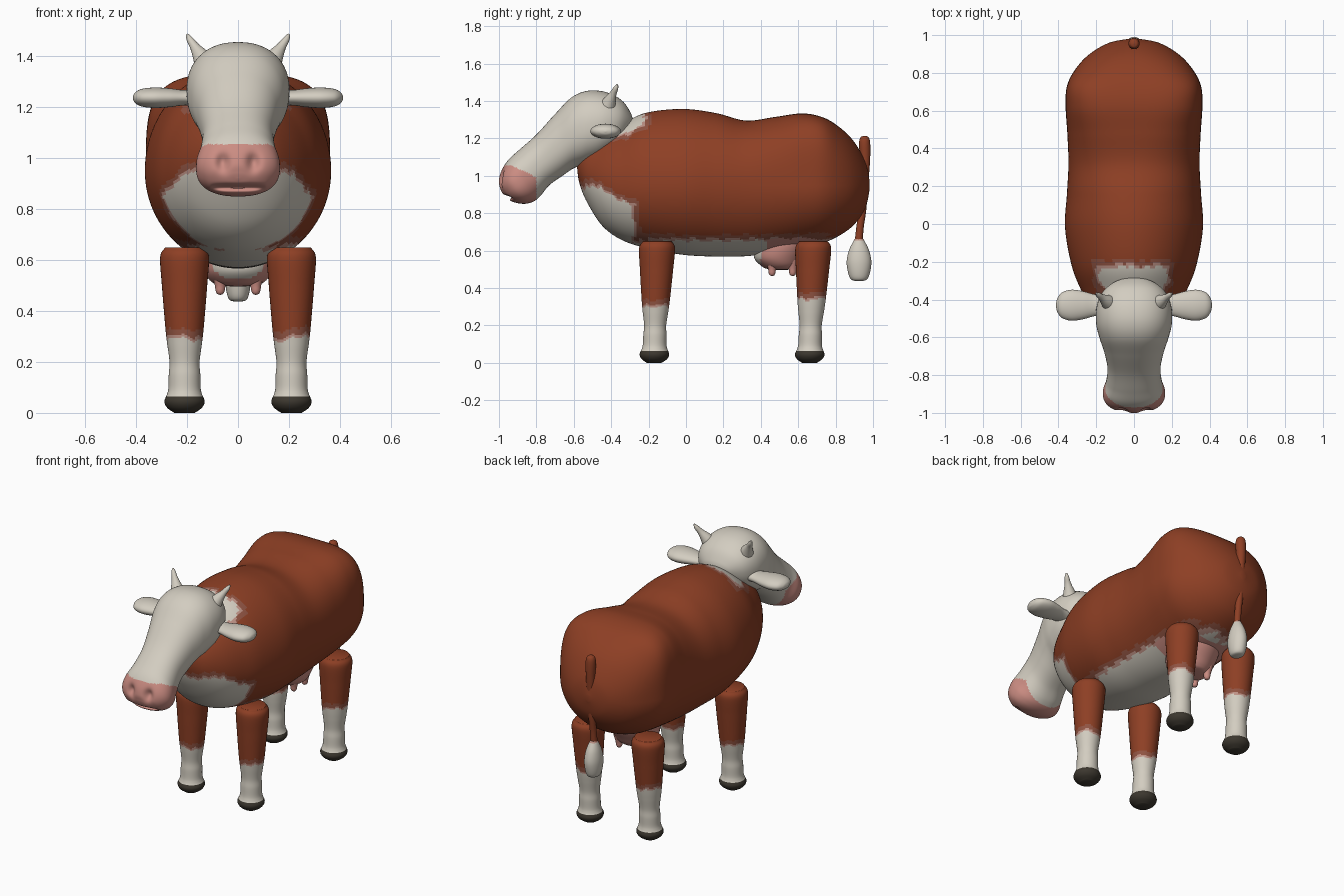
import bpy, bmesh, math
from mathutils import Vector

X, Y, Z = Vector((1, 0, 0)), Vector((0, 1, 0)), Vector((0, 0, 1))
COLOURS = [("brown coat", (0.27, 0.05, 0.018)), ("blended coat edge", (0.28, 0.088, 0.055)),
           ("pale pink edge", (0.52, 0.29, 0.24)), ("cream", (0.65, 0.61, 0.53)),
           ("pink skin", (0.60, 0.265, 0.225)), ("dark hoof", (0.045, 0.038, 0.028))]
BROWN, BLEND, PALE, CREAM, PINK, HOOF = range(6)
MATS = []
for name, c in COLOURS:
    m = bpy.data.materials.new(name)
    m.diffuse_color = (*c, 1)
    MATS.append(m)


def smooth_rows(rows, steps):
    """Catmull-Rom interpolation between rows of numbers."""
    out, n = [], len(rows)
    for i in range(n - 1):
        p0, p1, p2, p3 = (rows[min(max(j, 0), n - 1)] for j in (i - 1, i, i + 1, i + 2))
        for k in range(steps):
            t = k / steps
            out.append([0.5 * (2 * b + (c - a) * t + (2 * a - 5 * b + 4 * c - d) * t * t
                               + (3 * b - a - 3 * c + d) * t ** 3)
                        for a, b, c, d in zip(p0, p1, p2, p3)])
    out.append(list(rows[-1]))
    return out


def power(v, n):
    return math.copysign(abs(v) ** (2 / n), v)


def loft(name, rows, ring, colour, steps=8, seg=32, warp=None):
    """Skin rings made by ring(row, cos, sin); colour(centre) gives the material."""
    bm = bmesh.new()
    loops = []
    for row in smooth_rows(rows, steps):
        loop = []
        for k in range(seg):
            a = 2 * math.pi * k / seg
            p = ring(row, math.cos(a), math.sin(a))
            loop.append(bm.verts.new(warp(p) if warp else p))
        loops.append(loop)
    for A, B in zip(loops, loops[1:]):
        for k in range(seg):
            j = (k + 1) % seg
            bm.faces.new((A[k], A[j], B[j], B[k]))
    bm.faces.new(loops[0])
    bm.faces.new(loops[-1])
    bmesh.ops.recalc_face_normals(bm, faces=bm.faces)
    me = bpy.data.meshes.new(name)
    used = {}
    for f in bm.faces:
        f.smooth = True
        c = colour(f.calc_center_median()) if callable(colour) else colour
        f.material_index = used.setdefault(c, len(used))
    for c in used:
        me.materials.append(MATS[c])
    bm.to_mesh(me)
    bm.free()
    ob = bpy.data.objects.new(name, me)
    bpy.context.collection.objects.link(ob)
    return ob


def tube(a, b):
    """Ring for rows of x, y, z, radius along a, radius along b."""
    return lambda r, c, s: Vector(r[:3]) + a * (r[3] * c) + b * (r[4] * s)


def jag(p):
    return 0.008 * math.sin(37 * p.x + 5 * p.z) + 0.006 * math.sin(61 * p.y + 90 * p.x)


# Body: y, top, widest height, bottom, half width, upper squareness
body = [(-0.582, 1.06, 1.05, 1.04, 0.012, 2), (-0.57, 1.11, 1.03, 0.96, 0.08, 2),
        (-0.53, 1.16, 1.00, 0.86, 0.155, 2), (-0.45, 1.215, 0.97, 0.735, 0.225, 2),
        (-0.35, 1.27, 0.95, 0.66, 0.28, 2), (-0.22, 1.335, 0.95, 0.615, 0.33, 2),
        (-0.02, 1.357, 0.95, 0.578, 0.365, 2), (0.16, 1.335, 0.95, 0.568, 0.355, 2.1),
        (0.32, 1.295, 0.95, 0.57, 0.347, 2.3), (0.48, 1.315, 0.95, 0.59, 0.353, 2.8),
        (0.62, 1.333, 0.95, 0.615, 0.362, 3.6), (0.73, 1.313, 0.95, 0.64, 0.355, 3.9),
        (0.82, 1.26, 0.95, 0.68, 0.31, 3), (0.90, 1.18, 0.95, 0.74, 0.235, 2.3),
        (0.96, 1.07, 0.95, 0.83, 0.13, 2), (0.982, 0.97, 0.95, 0.93, 0.015, 2)]


def body_ring(r, c, s):
    y, top, mid, bot, w, n = r
    if s < 0:
        return Vector((w * c, y, mid + (mid - bot) * s))
    return Vector((w * power(c, n), y, mid + (top - mid) * power(s, n)))


def body_colour(p):
    blaze = max(abs(p.x) - 0.19, p.y + 0.215, 1.215 - p.z)
    chest = max(p.z - 0.95 + 1.2 * max(0, abs(p.x) - 0.22), p.y + 0.27)
    belly = max(p.z - 0.66, p.y - 0.78)
    d = min(blaze, chest, belly) + jag(p)
    if d < 0 and p.z < 0.67 and 0.43 < p.y < 0.70 and abs(p.x) < 0.22:
        return PINK
    return CREAM if d < -0.015 else PALE if d < 0 else BLEND if d < 0.025 else BROWN


loft("body", body, body_ring, body_colour, steps=10, seg=144)

# Head: top y, top z, bottom y, bottom z, half width
head = [(-0.283, 1.29, -0.29, 1.25, 0.03), (-0.295, 1.335, -0.32, 1.21, 0.10),
        (-0.34, 1.40, -0.38, 1.14, 0.165), (-0.42, 1.445, -0.46, 1.09, 0.198),
        (-0.52, 1.455, -0.54, 1.06, 0.20), (-0.61, 1.42, -0.60, 1.04, 0.182),
        (-0.70, 1.33, -0.66, 1.00, 0.157), (-0.80, 1.22, -0.73, 0.95, 0.14),
        (-0.89, 1.14, -0.78, 0.89, 0.148), (-0.95, 1.085, -0.82, 0.86, 0.164),
        (-0.985, 1.03, -0.87, 0.85, 0.157), (-1.0, 0.98, -0.93, 0.862, 0.115),
        (-0.997, 0.945, -0.97, 0.89, 0.05), (-0.99, 0.922, -0.985, 0.912, 0.006)]


def head_ring(r, c, s):
    ty, tz, by, bz, w = r
    n, t = 2.25, 0.5 + 0.5 * power(s, 2.25)
    return Vector((w * power(c, n), by + (ty - by) * t, bz + (tz - bz) * t))


def muzzle_dents(p):
    # Nostrils and mouth slit are pressed into the front of the muzzle
    if p.y < -0.85:
        d = ((abs(p.x) - 0.06) / 0.024) ** 2 + ((p.z - 0.985) / 0.034) ** 2
        p.y += 0.03 * math.exp(-d)
        if abs(p.x) < 0.11:
            p.y += 0.03 * math.exp(-((p.z - 0.885) / 0.011) ** 2) * (1 - (p.x / 0.11) ** 4)
    return p


def head_colour(p):
    return PINK if p.z < 1.055 + 0.5 * min(0, -0.93 - p.y) and p.y < -0.80 else CREAM


loft("head", head, head_ring, head_colour, steps=10, seg=96, warp=muzzle_dents)

# Legs: height, radius
leg = [(0.65, 0.075), (0.645, 0.08), (0.61, 0.096), (0.5, 0.089), (0.4, 0.081), (0.32, 0.074),
       (0.27, 0.068), (0.2, 0.059), (0.15, 0.062), (0.1, 0.063), (0.075, 0.068),
       (0.045, 0.079), (0.02, 0.068), (0.0, 0.04)]


def leg_colour(sock):
    def rule(p):
        d = p.z - sock + jag(p)
        if p.z < 0.065:
            return HOOF
        return CREAM if d < -0.008 else PALE if d < 0.004 else BLEND if d < 0.03 else BROWN
    return rule


for side, s in (("left", 1), ("right", -1)):
    for part, y, lean, sock in (("front", -0.17, 0.015, 0.30), ("hind", 0.66, 0.02, 0.34)):
        rows = [(s * 0.21, y + lean * z / 0.6, z, r, r) for z, r in leg]
        loft(f"{part}_leg_{side}", rows, tube(X, Y), leg_colour(sock), steps=8, seg=40)

    # Ears: distance out, half depth, half thickness
    ear = [(0.15, 0.05, 0.034), (0.21, 0.058, 0.03), (0.27, 0.074, 0.037), (0.33, 0.082, 0.04),
           (0.38, 0.068, 0.034), (0.405, 0.038, 0.02), (0.413, 0.006, 0.004)]
    loft(f"ear_{side}", [(s * x, -0.43, 1.238, a, b) for x, a, b in ear], tube(Y, Z), CREAM)

    # Horns
    horn = [(0.115, -0.43, 1.345, 0.055), (0.145, -0.408, 1.40, 0.034),
            (0.17, -0.39, 1.438, 0.019), (0.19, -0.375, 1.468, 0.013), (0.2, -0.367, 1.487, 0.005)]
    axis = Vector((s * 0.085, 0.06, 0.14)).normalized()
    u = axis.cross(Y).normalized()
    loft(f"horn_{side}", [(s * x, y, z, r, r) for x, y, z, r in horn],
         tube(u, axis.cross(u)), CREAM, seg=24)

    # Teats
    for part, y in (("front", 0.46), ("rear", 0.57)):
        teat = [(0.55, 0.035), (0.505, 0.022), (0.48, 0.018), (0.468, 0.012), (0.464, 0.002)]
        loft(f"{part}_teat_{side}", [(s * 0.07, y, z, r, r) for z, r in teat],
             tube(X, Y), PINK, steps=5, seg=16)

# Udder: height, centre y, half width, half length
udder = [(0.68, 0.55, 0.15, 0.14), (0.62, 0.52, 0.15, 0.15), (0.56, 0.50, 0.135, 0.135),
         (0.52, 0.505, 0.11, 0.105), (0.502, 0.51, 0.075, 0.075), (0.496, 0.515, 0.01, 0.01)]
loft("udder", [(0, y, z, a, b) for z, y, a, b in udder], tube(X, Y),
     lambda p: CREAM if p.y < 0.40 and p.z > 0.53 else PINK, seg=40)

# Tail: height, centre y, radius; it dips into the rump and hangs free below
tail = [(1.213, 0.955, 0.004), (1.205, 0.955, 0.022), (1.17, 0.955, 0.03), (1.08, 0.957, 0.027),
        (0.95, 0.95, 0.024), (0.82, 0.943, 0.021), (0.72, 0.93, 0.02), (0.63, 0.922, 0.022)]
loft("tail", [(0, y, z, r, r) for z, y, r in tail], tube(X, Y), BROWN, seg=24)

# Tail tuft: height, half width, half depth
tuft = [(0.672, 0.014, 0.016), (0.65, 0.026, 0.03), (0.6, 0.042, 0.054), (0.54, 0.05, 0.066),
        (0.48, 0.046, 0.058), (0.445, 0.034, 0.042), (0.437, 0.01, 0.012)]
loft("tail_tuft", [(0, 0.925, z, a, b) for z, a, b in tuft], tube(X, Y),
     lambda p: PALE if p.z > 0.655 else CREAM, seg=28)

# Smooth shading with crisp caps
for ob in bpy.context.collection.objects:
    ob.select_set(True)
    bpy.context.view_layer.objects.active = ob
bpy.ops.object.shade_smooth_by_angle(angle=math.radians(50))
